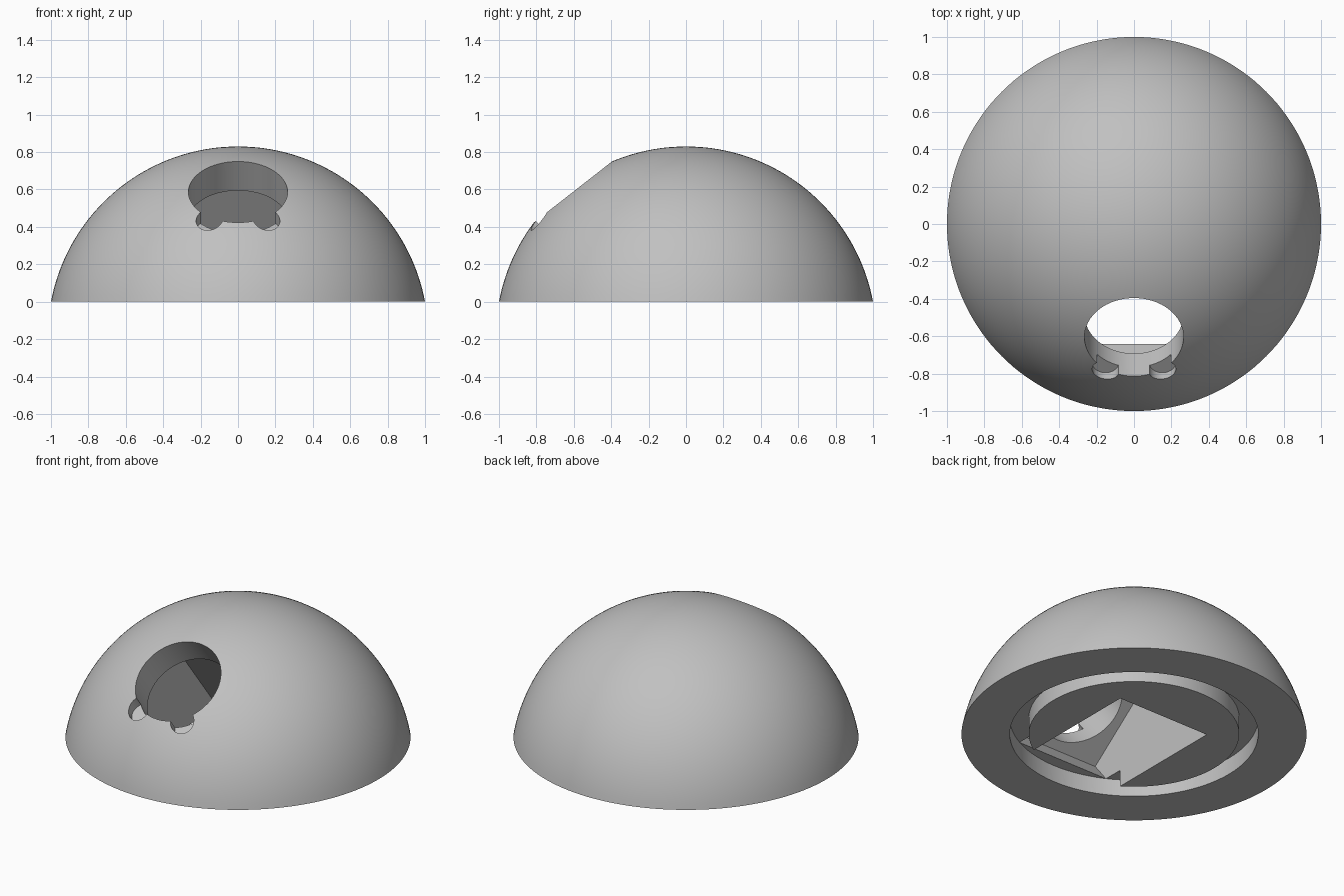
import bpy, bmesh, math
from mathutils import Matrix, Vector

cube = bpy.data.objects.get("Cube")
if cube:
    bpy.data.objects.remove(cube, do_unlink=True)

HEIGHT = 0.83
RADIUS = (1 + HEIGHT ** 2) / (2 * HEIGHT)      # sphere with base radius 1
CENTRE = HEIGHT - RADIUS
# Frame of the tilted opening: local z points out through the dome's front
TILT = Matrix.Translation((0, 0, CENTRE)) @ Matrix.Rotation(math.radians(38), 4, 'X')

grey = bpy.data.materials.new("plain grey")
grey.use_nodes = True
colour = (0.53, 0.53, 0.53, 1)
grey.diffuse_color = colour
grey.node_tree.nodes["Principled BSDF"].inputs["Base Color"].default_value = colour


def finish(bm, name):
    bmesh.ops.recalc_face_normals(bm, faces=bm.faces)
    mesh = bpy.data.meshes.new(name)
    bm.to_mesh(mesh)
    bm.free()
    mesh.materials.append(grey)
    obj = bpy.data.objects.new(name, mesh)
    bpy.context.collection.objects.link(obj)
    return obj


def revolve(name, profile, steps, closed=False):
    bm = bmesh.new()
    verts = [bm.verts.new((r, 0, z)) for r, z in profile]
    edges = [bm.edges.new(p) for p in zip(verts, verts[1:])]
    if closed:
        edges.append(bm.edges.new((verts[-1], verts[0])))
    bmesh.ops.spin(bm, geom=verts + edges, cent=(0, 0, 0), axis=(0, 0, 1),
                   angle=math.tau, steps=steps)
    bmesh.ops.remove_doubles(bm, verts=bm.verts, dist=1e-5)
    return finish(bm, name)


def box(name, low, high, frame=Matrix()):
    low, high = Vector(low), Vector(high)
    bm = bmesh.new()
    bmesh.ops.create_cube(bm, size=1, matrix=frame @ Matrix.Translation((low + high) / 2)
                          @ Matrix.Diagonal((*(high - low), 1)))
    return finish(bm, name)


def bore(name, x, y, radius, low, high):
    bm = bmesh.new()
    bmesh.ops.create_cone(bm, cap_ends=True, segments=64, radius1=radius, radius2=radius,
                          depth=high - low,
                          matrix=TILT @ Matrix.Translation((x, y, (low + high) / 2)))
    return finish(bm, name)


# Solid dome
rim_angle = math.acos(-CENTRE / RADIUS)
arc = [(RADIUS * math.sin(rim_angle * i / 40), CENTRE + RADIUS * math.cos(rim_angle * i / 40))
       for i in range(41)]
dome = revolve("dome", arc + [(0, 0)], 144)

# Base groove, tilted square chamber, round opening and two shallow round notches
cutters = [
    revolve("groove_cutter", [(0.61, -0.1), (0.72, -0.1), (0.72, 0.107), (0.61, 0.107)], 96, True),
    box("chamber_cutter", (-0.327, -0.325, -0.3), (0.327, 0.325, 0.785), TILT),
    box("chamber_mouth_cutter", (-0.327, -0.625, -0.1), (0.327, -0.4, 0.1)),
    bore("opening_cutter", 0, 0, 0.265, 0.7, 1.2),
]
for side, name in ((1, "left_notch_cutter"), (-1, "right_notch_cutter")):
    cutters.append(bore(name, side * 0.152, -0.23, 0.072, 0.905, 1.2))

for cutter in cutters:
    cutter.hide_render = True
    cut = dome.modifiers.new(cutter.name, 'BOOLEAN')
    cut.operation = 'DIFFERENCE'
    cut.solver = 'EXACT'
    cut.object = cutter

# Bake the cuts and drop the cutters
bpy.context.view_layer.update()
baked = bpy.data.meshes.new_from_object(dome.evaluated_get(bpy.context.evaluated_depsgraph_get()))
dome.modifiers.clear()
dome.data = baked
baked.materials.clear()
baked.materials.append(grey)
for cutter in cutters:
    bpy.data.objects.remove(cutter, do_unlink=True)

bpy.ops.object.select_all(action='DESELECT')
dome.select_set(True)
bpy.context.view_layer.objects.active = dome
bpy.ops.object.shade_smooth_by_angle(angle=math.radians(30))
